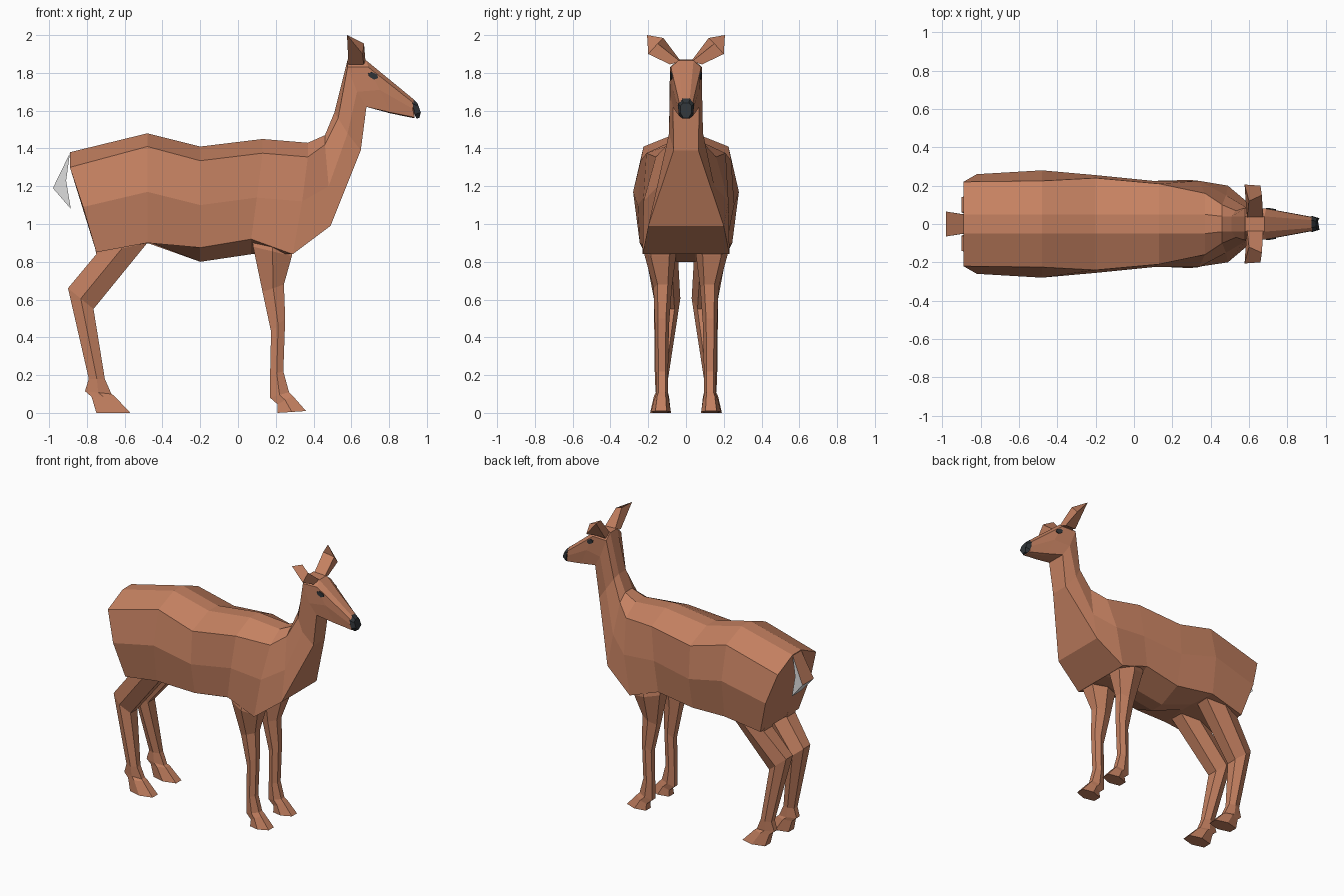
import bpy, bmesh
from mathutils import Vector


def material(name, rgb):
    m = bpy.data.materials.new(name)
    m.diffuse_color = (*rgb, 1)
    return m


BROWN = material("russet_coat", (0.56, 0.22, 0.12))
BLACK = material("black", (0.03, 0.035, 0.04))
WHITE = material("white_fur", (0.8, 0.8, 0.8))


def loft(name, rings, mats, mirror=False):
    """Skin a row of closed rings, cap both ends, optionally mirror over y."""
    bm = bmesh.new()
    vs = [[bm.verts.new(p) for p in r] for r in rings]
    n = len(vs[0])
    for a, b in zip(vs, vs[1:]):
        for i in range(n):
            j = (i + 1) % n
            bm.faces.new((a[i], a[j], b[j], b[i]))
    bm.faces.new(vs[0][::-1])
    bm.faces.new(vs[-1])
    bmesh.ops.recalc_face_normals(bm, faces=bm.faces[:])
    me = bpy.data.meshes.new(name)
    bm.to_mesh(me)
    bm.free()
    ob = bpy.data.objects.new(name, me)
    bpy.context.collection.objects.link(ob)
    for m in mats:
        me.materials.append(m)
    if mirror:
        mod = ob.modifiers.new("mirror", 'MIRROR')
        mod.use_axis = (False, True, False)
        mod.use_mirror_merge = False
    return ob


def both(half):
    """Complete a half ring (top to bottom) with its mirror image."""
    return list(half) + [(x, -y, z) for x, y, z in reversed(half)]


# Torso: half rings of back, shoulder, flank, lower flank, belly
torso = [
    [(-.89, .05, 1.38), (-.89, .22, 1.30), (-.82, .26, 1.09), (-.75, .22, .85), (-.75, .05, .85)],
    [(-.48, .05, 1.48), (-.48, .225, 1.41), (-.48, .28, 1.17), (-.48, .245, .90), (-.46, .05, .90)],
    [(-.20, .05, 1.41), (-.20, .24, 1.335), (-.20, .255, 1.10), (-.20, .21, .875), (-.20, .05, .80)],
    [(.13, .05, 1.45), (.13, .21, 1.375), (.10, .225, 1.14), (.07, .22, .92), (.07, .05, .84)],
    [(.37, .05, 1.43), (.37, .16, 1.355), (.34, .225, 1.12), (.29, .23, .84), (.29, .05, .84)],
    [(.46, .04, 1.47), (.46, .10, 1.42), (.48, .15, 1.20), (.49, .20, .99), (.49, .05, .99)],
]
loft("torso", [both(r) for r in torso], [BROWN])

# Neck and head continue from the last torso ring
head = [
    torso[-1],
    [(.51, .04, 1.59), (.53, .07, 1.56), (.58, .09, 1.48), (.65, .065, 1.39), (.65, .03, 1.39)],
    [(.58, .04, 1.87), (.58, .085, 1.83), (.63, .085, 1.70), (.68, .07, 1.62), (.68, .03, 1.62)],
    [(.68, .04, 1.865), (.69, .08, 1.83), (.75, .07, 1.71), (.81, .05, 1.59), (.81, .025, 1.585)],
    [(.93, .02, 1.66), (.93, .035, 1.64), (.925, .038, 1.61), (.935, .03, 1.565), (.935, .015, 1.56)],
]
neck_head = loft("neck_and_head", [both(r) for r in head], [BROWN])

# Nose
loft("nose", [
    both([(.925, .02, 1.665), (.925, .042, 1.635), (.935, .04, 1.58), (.945, .02, 1.558)]),
    both([(.95, .015, 1.64), (.955, .03, 1.625), (.968, .03, 1.59), (.96, .015, 1.562)]),
], [BLACK])

# Eyes: thin hexagon plates laid on the side of the head
bpy.context.view_layer.update()
hexagon = [(-.026, .012), (-.006, .02), (.02, .006), (.026, -.012), (.006, -.02), (-.02, -.006)]
eye = []
for lift in (-.002, .006):
    ring = []
    for dx, dz in hexagon:
        hit, p, nrm, _ = neck_head.ray_cast(Vector((.715 + dx, 1, 1.785 + dz)), Vector((0, -1, 0)))
        if not hit:
            p, nrm = Vector((.715 + dx, .08, 1.785 + dz)), Vector((0, 1, 0))
        ring.append(p + nrm * lift)
    eye.append(ring)
loft("eyes", eye, [BLACK], True)

# Ears
loft("ears", [
    [(.585, .088, 1.845), (.59, .03, 1.865), (.675, .03, 1.86), (.665, .085, 1.845)],
    [(.577, .206, 2.0), (.60, .12, 1.985), (.667, .15, 1.955), (.66, .20, 1.90)],
], [BROWN], True)


def leg(name, rows):
    """Six-sided rings from (back x, back z, front x, front z, inner y, outer y)."""
    rings = []
    for xb, zb, xf, zf, yi, yo in rows:
        a, b = yi + (yo - yi) * .22, yo - (yo - yi) * .22
        xm, zm = (xb + xf) / 2, (zb + zf) / 2
        rings.append([(xb, a, zb), (xb, b, zb), (xm, yo, zm),
                      (xf, b, zf), (xf, a, zf), (xm, yi, zm)])
    return loft(name, rings, [BROWN], True)


leg("front_legs", [
    (.07, .95, .30, .90, .05, .215),
    (.08, .88, .285, .83, .05, .225),
    (.13, .64, .243, .68, .075, .172),
    (.175, .43, .25, .50, .09, .165),
    (.17, .20, .24, .22, .095, .16),
    (.17, .08, .27, .11, .095, .16),
    (.21, .045, .29, .09, .09, .17),
    (.21, .0, .36, .01, .08, .185),
])
leg("hind_legs", [
    (-.78, .98, -.45, .97, .05, .215),
    (-.75, .84, -.48, .90, .045, .22),
    (-.90, .66, -.765, .55, .03, .17),
    (-.79, .18, -.705, .18, .095, .165),
    (-.81, .115, -.67, .10, .095, .16),
    (-.775, .085, -.655, .09, .09, .17),
    (-.75, .0, -.57, .0, .08, .19),
])

# Tail: brown back, white sides and underside
tail = loft("tail", [
    [(-.89, y, 1.375), (-.98, y * 1.3, 1.19), (-.885, y, 1.08), (-.91, y, 1.23)]
    for y in (-.05, .05)
], [WHITE, BROWN])
for f in tail.data.polygons:
    f.material_index = int(f.normal.z > .2 and f.normal.x < -.3)
